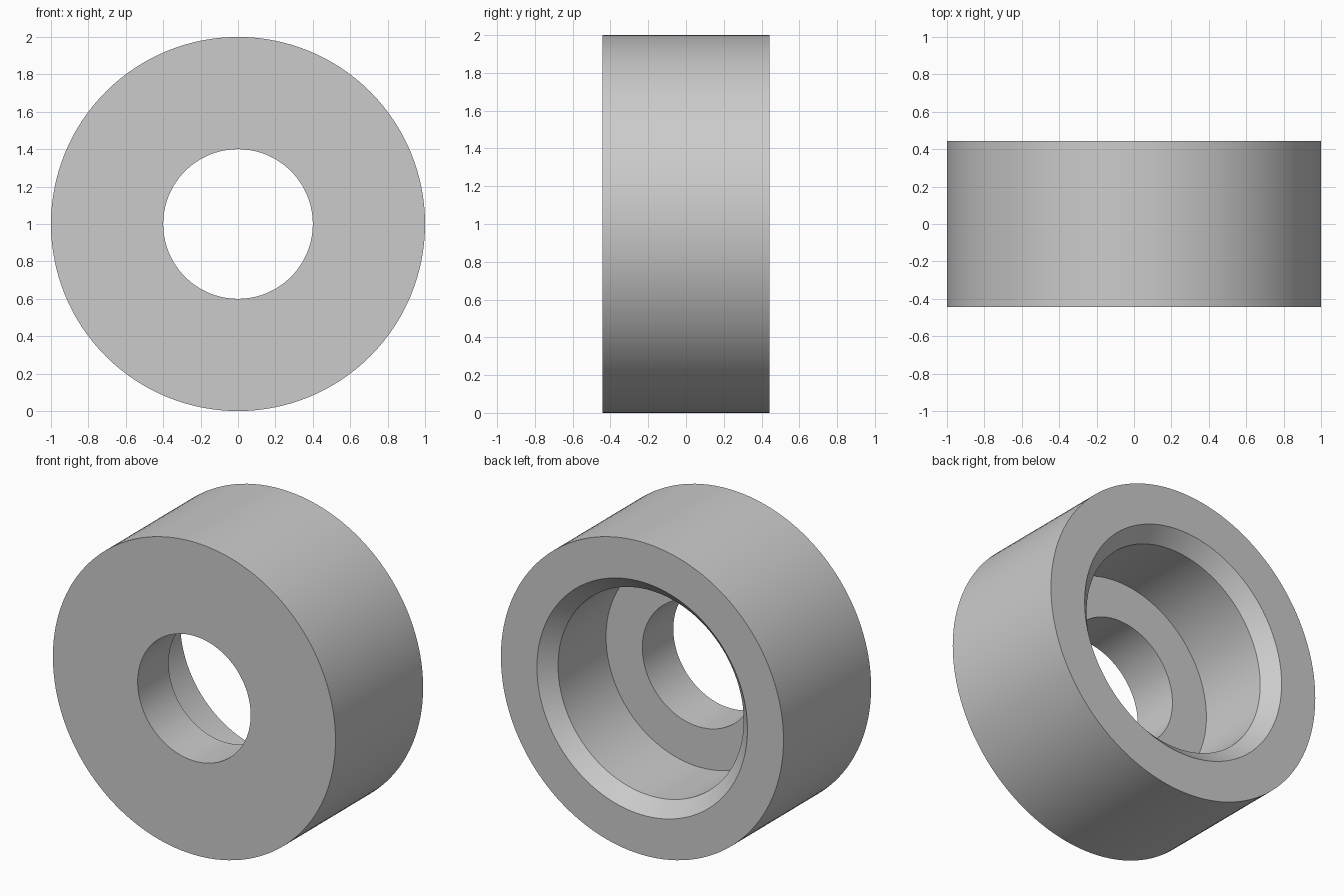
import bpy, bmesh, math
from mathutils import Matrix, Vector

cube = bpy.data.objects.get("Cube")
if cube:
    bpy.data.objects.remove(cube, do_unlink=True)

SEGMENTS = 128
HALF_DEPTH = 0.443
OUTER, BORE, POCKET, MOUTH = 1.0, 0.4, 0.657, 0.745
FLOOR_Y = -0.13                                  # bottom of the rear pocket
CHAMFER_Y = HALF_DEPTH - (MOUTH - POCKET)        # 45 degree lead-in

# Plain grey material
grey = bpy.data.materials.new("light_grey")
grey.use_nodes = True
colour = (0.6, 0.6, 0.6, 1)
grey.diffuse_color = colour
grey.node_tree.nodes["Principled BSDF"].inputs["Base Color"].default_value = colour

# Closed cross-section as (radius, y), from the front bore edge round the outside
profile = [
    (BORE, -HALF_DEPTH), (OUTER, -HALF_DEPTH),
    (OUTER, HALF_DEPTH), (MOUTH, HALF_DEPTH),
    (POCKET, CHAMFER_Y), (POCKET, FLOOR_Y), (BORE, FLOOR_Y),
]

# Revolve the section about the y axis
bm = bmesh.new()
verts = [bm.verts.new((r, y, 0)) for r, y in profile]
edges = [bm.edges.new((v, verts[(i + 1) % len(verts)])) for i, v in enumerate(verts)]
bmesh.ops.spin(bm, geom=verts + edges, cent=(0, 0, 0), axis=(0, 1, 0),
               angle=math.tau, steps=SEGMENTS, use_merge=True)
bmesh.ops.remove_doubles(bm, verts=bm.verts[:], dist=0.0001)
bmesh.ops.recalc_face_normals(bm, faces=bm.faces[:])
bmesh.ops.transform(bm, matrix=Matrix.Translation(Vector((0, 0, OUTER))), verts=bm.verts[:])

mesh = bpy.data.meshes.new("counterbored_ring")
bm.to_mesh(mesh)
bm.free()
mesh.materials.append(grey)
ring = bpy.data.objects.new("counterbored_ring", mesh)
bpy.context.collection.objects.link(ring)

# Smooth walls, crisp rims
bpy.ops.object.select_all(action="DESELECT")
ring.select_set(True)
bpy.context.view_layer.objects.active = ring
bpy.ops.object.shade_smooth_by_angle(angle=math.radians(30))
